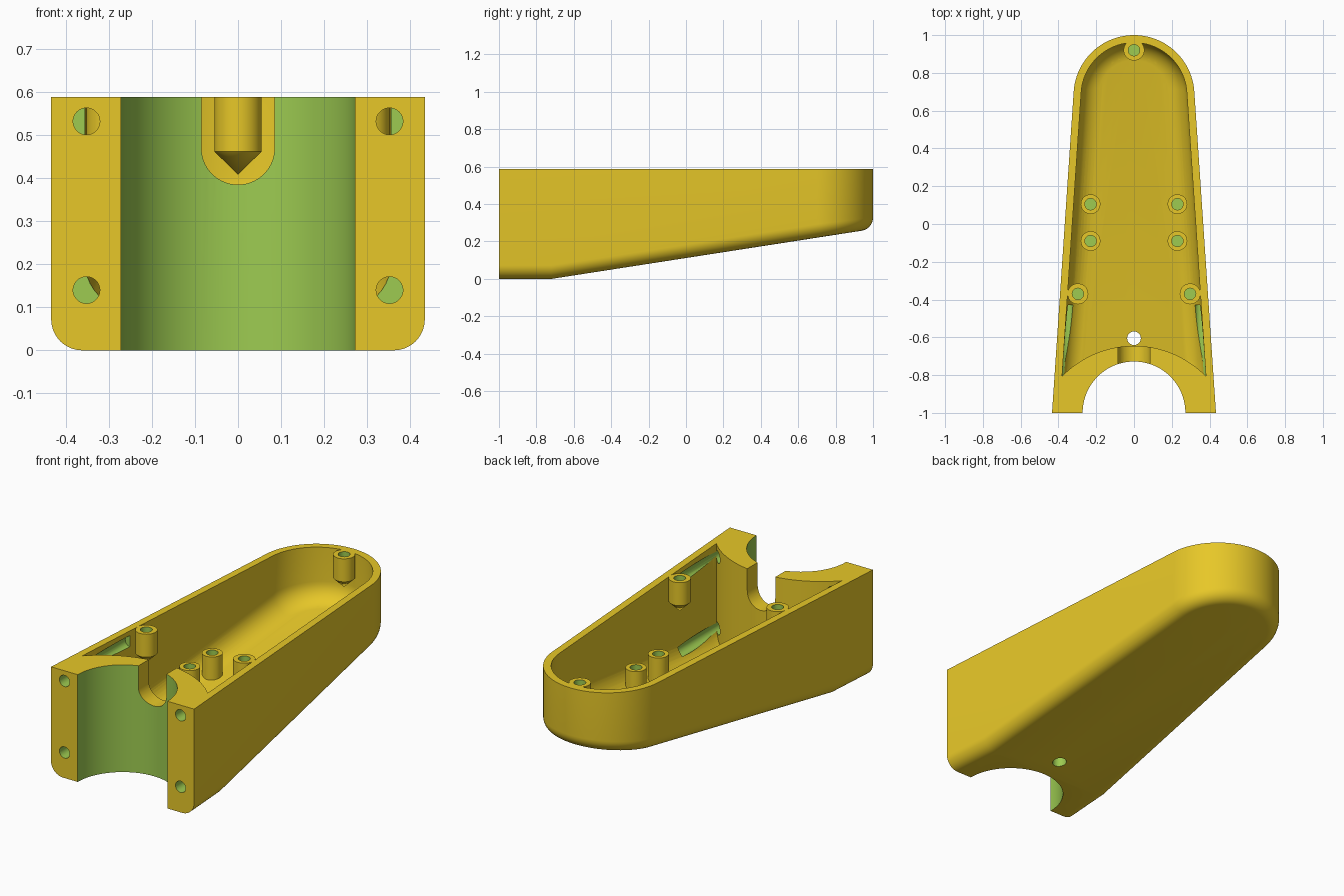
import bpy, bmesh, math
from mathutils import Matrix, Vector

if "Cube" in bpy.data.objects:
    bpy.data.objects.remove(bpy.data.objects["Cube"], do_unlink=True)

TOP = 0.588


def material(name, rgb):
    m = bpy.data.materials.new(name)
    m.use_nodes = True
    m.diffuse_color = (*rgb, 1)
    m.node_tree.nodes["Principled BSDF"].inputs["Base Color"].default_value = (*rgb, 1)
    return m


MATERIALS = [material("yellow plastic", (0.947, 0.680, 0.025)),
             material("green cut", (0.337, 0.597, 0.082))]


def finish(name, bm, colour=0):
    bmesh.ops.recalc_face_normals(bm, faces=bm.faces)
    for f in bm.faces:
        f.material_index = colour
    mesh = bpy.data.meshes.new(name)
    bm.to_mesh(mesh)
    bm.free()
    for m in MATERIALS:
        mesh.materials.append(m)
    ob = bpy.data.objects.new(name, mesh)
    bpy.context.collection.objects.link(ob)
    return ob


def hull(name, points, colour=0):
    bm = bmesh.new()
    for p in points:
        bm.verts.new(p)
    out = bmesh.ops.convex_hull(bm, input=bm.verts)
    loose = [v for v in out["geom_interior"] if isinstance(v, bmesh.types.BMVert)]
    bmesh.ops.delete(bm, geom=loose, context="VERTS")
    bmesh.ops.dissolve_limit(bm, angle_limit=0.002, verts=bm.verts, edges=bm.edges)
    return finish(name, bm, colour)


def cylinder(name, r, start, end, colour=0, sides=48):
    start, end = Vector(start), Vector(end)
    axis = end - start
    spin = axis.to_track_quat("Z", "Y").to_matrix().to_4x4()
    bm = bmesh.new()
    bmesh.ops.create_cone(bm, cap_ends=True, segments=sides, radius1=r, radius2=r,
                          depth=axis.length,
                          matrix=Matrix.Translation((start + end) / 2) @ spin)
    return finish(name, bm, colour)


def combine(target, tool, operation="DIFFERENCE"):
    mod = target.modifiers.new("combine", "BOOLEAN")
    mod.operation, mod.object, mod.solver = operation, tool, "EXACT"
    bpy.context.view_layer.objects.active = target
    bpy.ops.object.modifier_apply(modifier=mod.name)
    bpy.data.objects.remove(tool, do_unlink=True)


def trough(name, inset, lift, r, top):
    """Tapered round-ended solid with a sloping, round-edged underside."""
    def under(y):
        return max(0, (y + 0.72) * 0.1557) + lift

    # Plan outline: position of the rounding centre and its outward direction
    plan = [(s * (0.434 - (y + 1) * 0.0679 - inset - r), y, s, 0)
            for s in (-1, 1) for y in (-1, -0.72)]
    for i in range(49):
        c, s = math.cos(math.pi * i / 48), math.sin(math.pi * i / 48)
        reach = 0.32 - inset - r
        plan.append((reach * c, 0.68 + reach * s, c, s))
    points = []
    for x, y, nx, ny in plan:
        points.append((x + r * nx, y + r * ny, top))
        for k in range(11):
            t = math.pi / 2 * k / 10
            out = r * math.cos(t)
            points.append((x + out * nx, y + out * ny, under(y) + r * (1 - math.sin(t))))
    return hull(name, points)


# Shell, hollowed behind a curved front wall
body = trough("tapered_housing", 0, 0, 0.072, TOP)
cavity = trough("cavity", 0.04, 0.05, 0.11, TOP + 0.1)
combine(cavity, cylinder("front_wall", 0.531, (0, -1.176, -1), (0, -1.176, 1), sides=128))
combine(body, cavity)

# Half-round tube seat and the cable slot above it
combine(body, cylinder("tube_seat", 0.272, (0, -1, -0.5), (0, -1, 1), 1, 96))
slot = [(s * 0.085, y, 0.8) for s in (-1, 1) for y in (-0.9, -0.5)]
for i in range(33):
    a = math.pi * i / 32
    slot += [(0.085 * math.cos(a), y, 0.47 - 0.085 * math.sin(a)) for y in (-0.9, -0.5)]
combine(body, hull("cable_slot", slot))

# Lid bosses with pointed undersides, at rim height
for x, y in ((-0.297, -0.37), (0.297, -0.37), (0, 0.92)):
    ring = [(x + 0.055 * math.cos(math.tau * i / 48), y + 0.055 * math.sin(math.tau * i / 48))
            for i in range(48)]
    boss = hull("lid_boss", [(*p, z) for p in ring for z in (0.462, TOP)] + [(x, y, 0.408)])
    combine(body, boss, "UNION")
    combine(body, cylinder("lid_screw_hole", 0.03, (x, y, 0.47), (x, y, 0.7), 1))

# Board posts standing on the floor
for x in (-0.23, 0.23):
    for y in (-0.09, 0.105):
        floor = (y + 0.72) * 0.1557 + 0.02
        combine(body, cylinder("board_post", 0.052, (x, y, floor), (x, y, 0.298)), "UNION")
        combine(body, cylinder("post_hole", 0.03, (x, y, 0.2), (x, y, 0.5), 1))

# Front fixing holes and the floor drain
for x in (-0.352, 0.352):
    for z in (0.14, 0.532):
        combine(body, cylinder("fixing_hole", 0.031, (x, -1.1, z), (x, -0.43, z), 1))
combine(body, cylinder("drain_hole", 0.036, (0, -0.605, -0.2), (0, -0.605, 0.2), 1))

bpy.ops.object.select_all(action="DESELECT")
body.select_set(True)
bpy.context.view_layer.objects.active = body
bpy.ops.object.shade_smooth_by_angle(angle=math.radians(30))
